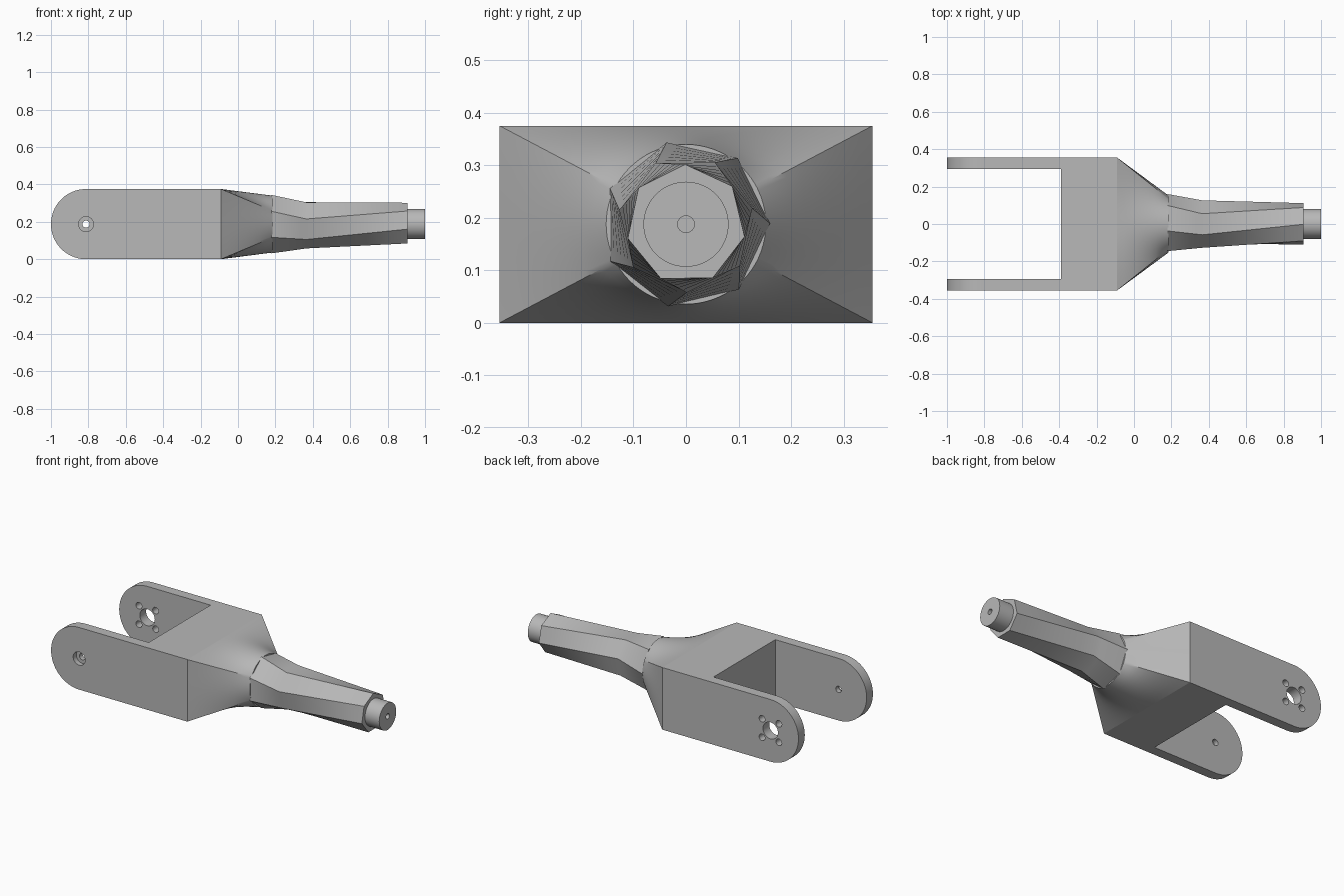
import bpy, bmesh, math

if "Cube" in bpy.data.objects:
    bpy.data.objects.remove(bpy.data.objects["Cube"], do_unlink=True)

MID = 0.1875      # height of the centre line, and half the body height
HALF_W = 0.355    # half the body width
BLOCK_END = -0.09
NECK_X, NECK_R = 0.185, 0.152
PIVOT_X = -1 + MID
ARM = 0.06        # fork arm thickness

steel = bpy.data.materials.new("grey steel")
steel.use_nodes = True
steel.diffuse_color = (0.48, 0.48, 0.48, 1)
steel.node_tree.nodes["Principled BSDF"].inputs["Base Color"].default_value = (0.48, 0.48, 0.48, 1)


def skin(name, rings, cap_start=True, cap_end=True):
    """Join matching rings of points into one surface."""
    bm = bmesh.new()
    loops = [[bm.verts.new(p) for p in ring] for ring in rings]
    n = len(loops[0])
    for a, b in zip(loops, loops[1:]):
        for i in range(n):
            j = (i + 1) % n
            bm.faces.new((a[i], a[j], b[j], b[i]))
    if cap_start:
        bm.faces.new(loops[0][::-1])
    if cap_end:
        bm.faces.new(loops[-1])
    bmesh.ops.recalc_face_normals(bm, faces=bm.faces)
    mesh = bpy.data.meshes.new(name)
    bm.to_mesh(mesh)
    bm.free()
    mesh.materials.append(steel)
    obj = bpy.data.objects.new(name, mesh)
    bpy.context.collection.objects.link(obj)
    return obj


def ring_x(x, r, n, turn=0.0):
    """Regular polygon facing along x, around the centre line."""
    angles = [math.radians(turn) + math.tau * i / n for i in range(n)]
    return [(x, r * math.cos(a), MID + r * math.sin(a)) for a in angles]


def rod_y(name, x, z, r, y0, y1, n=32):
    """Round bar along y."""
    circle = [(x + r * math.cos(math.tau * i / n), z + r * math.sin(math.tau * i / n)) for i in range(n)]
    return skin(name, [[(px, y, pz) for px, pz in circle] for y in (y0, y1)])


def activate(obj):
    bpy.ops.object.select_all(action='DESELECT')
    obj.select_set(True)
    bpy.context.view_layer.objects.active = obj


def cut(obj, cutter):
    activate(obj)
    mod = obj.modifiers.new("cut", 'BOOLEAN')
    mod.operation, mod.solver, mod.object = 'DIFFERENCE', 'EXACT', cutter
    bpy.ops.object.modifier_apply(modifier=mod.name)
    bpy.data.objects.remove(cutter, do_unlink=True)


def smooth(obj, angle=30):
    activate(obj)
    bpy.ops.object.shade_smooth_by_angle(angle=math.radians(angle))


# Fork body: rounded side profile extruded across the width
STEPS = 40
profile = [(BLOCK_END, 0), (BLOCK_END, 2 * MID)]
for i in range(STEPS + 1):
    a = math.pi / 2 + math.pi * i / STEPS
    profile.append((PIVOT_X + MID * math.cos(a), MID + MID * math.sin(a)))
body = skin("fork_body", [[(x, y, z) for x, z in profile] for y in (-HALF_W, HALF_W)])

# Slot between the arms
inner = HALF_W - ARM
slot = [(-1.2, -0.2), (-0.39, -0.2), (-0.39, 0.6), (-1.2, 0.6)]
cut(body, skin("slot_cutter", [[(x, y, z) for x, z in slot] for y in (-inner, inner)]))

# Front arm: small through hole with a wider outer recess
cut(body, rod_y("pin_hole_cutter", PIVOT_X, MID, 0.019, -0.5, -0.2))
cut(body, rod_y("recess_cutter", PIVOT_X, MID, 0.04, -0.5, -HALF_W + ARM / 2))

# Back arm: large hole ringed by four bolt holes
cut(body, rod_y("axle_hole_cutter", PIVOT_X, MID, 0.05, 0.2, 0.5))
for sx in (-1, 1):
    for sz in (-1, 1):
        cut(body, rod_y("bolt_hole_cutter", PIVOT_X + sx * 0.056, MID + sz * 0.056, 0.02, 0.2, 0.5, 20))
smooth(body)

# Neck: ruled blend from the rectangular body to a circle
corner = math.atan2(MID, HALF_W)
angles = [math.tau * i / 72 for i in range(72)]
angles += [corner, math.pi - corner, math.pi + corner, math.tau - corner]
angles.sort()
rings = []
for k in range(9):
    t = k / 8
    ring = []
    for a in angles:
        c, s = math.cos(a), math.sin(a)
        edge = min(HALF_W / max(abs(c), 1e-6), MID / max(abs(s), 1e-6))
        r = edge * (1 - t) + NECK_R * t
        ring.append((BLOCK_END + (NECK_X - BLOCK_END) * t, r * c, MID + r * s))
    rings.append(ring)
smooth(skin("neck", rings, cap_start=False))

# Grip: seven-sided, twisting one way and then back
sections = [(0.18, 0.16, 0.5), (0.365, 0.13, 13.5), (0.905, 0.114, -12)]
grip_rings = []
for (x0, r0, t0), (x1, r1, t1) in zip(sections, sections[1:]):
    start, end = ring_x(x0, r0, 7, t0), ring_x(x1, r1, 7, t1)
    for k in range(6):
        f = k / 6
        grip_rings.append([tuple(u + (v - u) * f for u, v in zip(p, q)) for p, q in zip(start, end)])
grip_rings.append(end)
smooth(skin("grip", grip_rings))

# End peg with a small blind hole
peg = skin("end_peg", [ring_x(0.88, 0.081, 48), ring_x(1.0, 0.081, 48)])
cut(peg, skin("peg_hole_cutter", [ring_x(0.92, 0.016, 24), ring_x(1.1, 0.016, 24)]))
smooth(peg)
